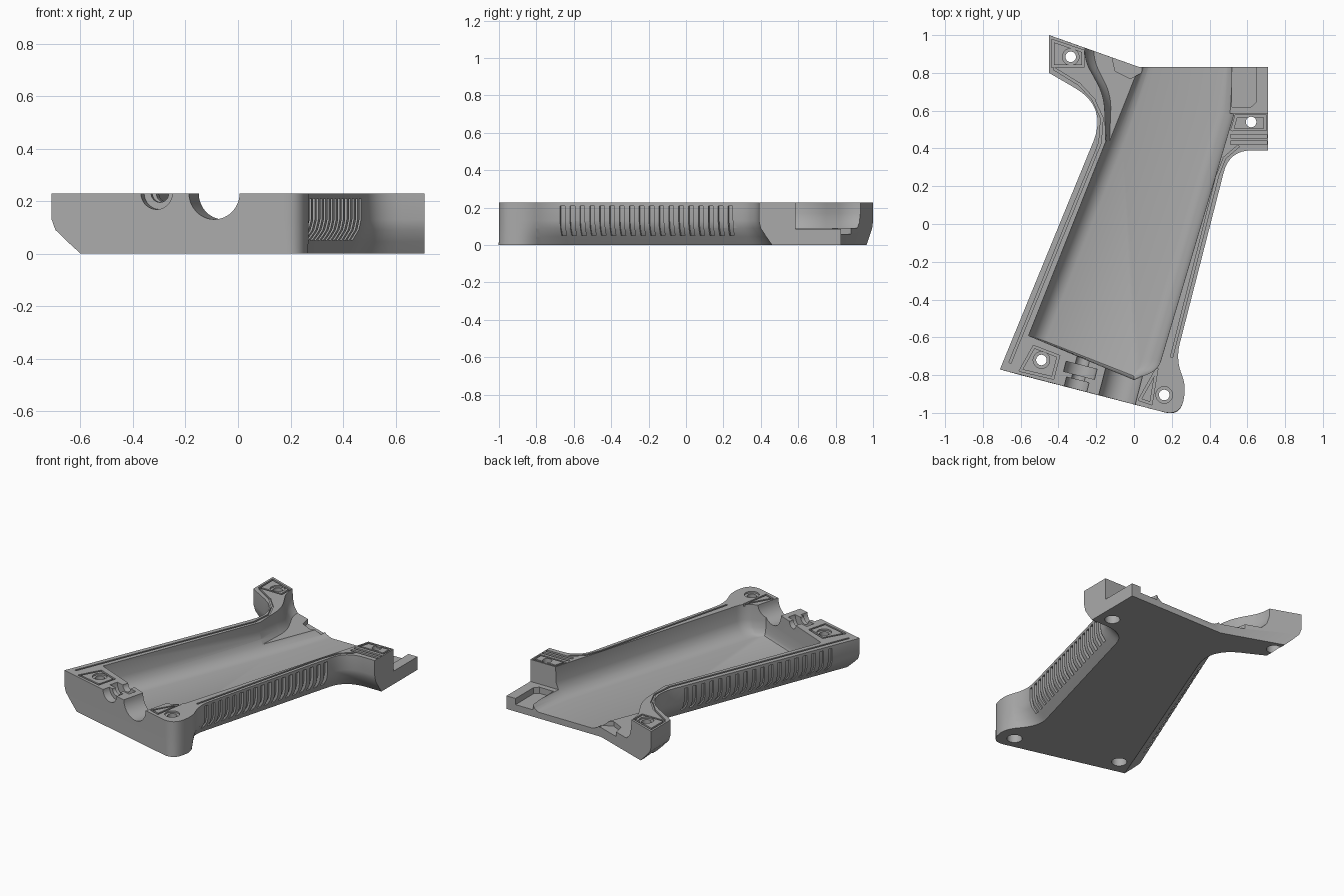
import bpy, bmesh, math
from mathutils import Vector, Matrix

if "Cube" in bpy.data.objects:
    bpy.data.objects.remove(bpy.data.objects["Cube"], do_unlink=True)

TOP = 0.228

grey = bpy.data.materials.new("moulded_grey")
grey.use_nodes = True
colour = (0.4, 0.4, 0.4, 1)
grey.diffuse_color = colour
grey.node_tree.nodes["Principled BSDF"].inputs["Base Color"].default_value = colour


def rounded(points, steps=8):
    """Round corners; each point is x, y, corner cut, and shift at the bottom."""
    out, n = [], len(points)
    for i, (x, y, cut, sx, sy) in enumerate(points):
        p = Vector((x, y, sx, sy))
        if not cut:
            out.append(p)
            continue
        ends = []
        for j in (i - 1, (i + 1) % n):
            qx, qy, _, qsx, qsy = points[j]
            q = Vector((qx, qy, qsx, qsy))
            ends.append(p.lerp(q, cut / (q.xy - p.xy).length))
        for k in range(steps + 1):
            t = k / steps
            out.append(ends[0].lerp(p, t).lerp(p.lerp(ends[1], t), t))
    return out


def loft(bm, outline, levels):
    """Stack an outline over (height, shift weight) levels and cap both ends."""
    rings = [[bm.verts.new((p[0] + p[2] * w, p[1] + p[3] * w, z)) for p in outline]
             for z, w in levels]
    n = len(outline)
    faces = [bm.faces.new(rings[0]), bm.faces.new(rings[-1])]
    for a, b in zip(rings, rings[1:]):
        for i in range(n):
            j = (i + 1) % n
            faces.append(bm.faces.new((a[i], a[j], b[j], b[i])))
    bmesh.ops.recalc_face_normals(bm, faces=faces)


def prism(bm, xy, z0, z1=0.3):
    loft(bm, [(x, y, 0, 0) for x, y in xy], [(z0, 0), (z1, 0)])


def cylinder(bm, a, b, r1, r2=None):
    a, b = Vector(a), Vector(b)
    d = b - a
    m = Matrix.Translation((a + b) / 2) @ d.to_track_quat('Z', 'Y').to_matrix().to_4x4()
    bmesh.ops.create_cone(bm, cap_ends=True, segments=32, radius1=r1,
                          radius2=r1 if r2 is None else r2, depth=d.length, matrix=m)


def groove(bm, pts, closed=False, width=0.012, z0=TOP - 0.012):
    pts = [Vector(p) for p in pts]
    if closed:
        pts.append(pts[0])
    for a, b in zip(pts, pts[1:]):
        d = (b - a).normalized() * width / 2
        s = Vector((-d.y, d.x))
        prism(bm, [a - d - s, b + d - s, b + d + s, a - d + s], z0)


def make(name, bm):
    mesh = bpy.data.meshes.new(name)
    bm.to_mesh(mesh)
    bm.free()
    ob = bpy.data.objects.new(name, mesh)
    bpy.context.collection.objects.link(ob)
    return ob


def cut(target, bm):
    tool = make("cutter", bm)
    tool.hide_render = True
    mod = target.modifiers.new("cut", 'BOOLEAN')
    mod.object, mod.operation, mod.solver = tool, 'DIFFERENCE', 'EXACT'
    mod.use_self = True
    bpy.context.view_layer.update()
    done = bpy.data.meshes.new_from_object(
        target.evaluated_get(bpy.context.evaluated_depsgraph_get()))
    target.modifiers.clear()
    target.data = done
    bpy.data.objects.remove(tool, do_unlink=True)


# Outer body with softened lower edges along both sides
bm = bmesh.new()
loft(bm, rounded([
    (-.45, 1.0, 0, .1, -.035), (.03, .83, 0, 0, 0), (.71, .83, 0, 0, 0),
    (.71, .39, 0, 0, .07), (.505, .39, .12, -.05, .07), (.22, -.72, .09, -.08, .02),
    (.275, -.85, .06, 0, 0), (.25, -1.02, .1, 0, 0), (-.71, -.77, 0, .11, -.03),
    (-.14, .62, .2, .1, .02), (-.45, .8, 0, .1, 0)]),
    [(0, 1), (.045, .55), (.09, .13), (.13, 0), (TOP, 0)])
body = make("grip_half_shell", bm)

# Trough-shaped hollow
bm = bmesh.new()
loft(bm, rounded([
    (-.56, -.59, 0, .09, -.03), (-.15, .44, 0, .09, -.03), (.02, .86, 0, .09, 0),
    (.54, .86, 0, -.06, 0), (.53, .58, 0, -.1, 0), (.13, -.77, .05, -.1, .02),
    (0, -.825, 0, 0, .02)]),
    [(.04, 1), (.045, .75), (.058, .5), (.085, .22), (.13, .05), (.3, 0)])
cut(body, bm)

# Lowered rear deck on the left flange
bm = bmesh.new()
prism(bm, [(.1, .585), (.8, .585), (.8, .9), (.1, .9)], .085)
cut(body, bm)

# Lowered deck beside the rear arm
bm = bmesh.new()
loft(bm, rounded([
    (-.27, 1.1, 0, .05, 0), (-.26, .86, .05, .05, 0), (-.16, .68, .08, .04, 0),
    (-.15, .42, 0, .02, 0), (.3, .6, 0, 0, 0), (.3, 1.1, 0, 0, 0)]),
    [(.09, 1), (.12, .4), (.17, .1), (.3, 0)])
cut(body, bm)

# Deck recesses
bm = bmesh.new()
prism(bm, [(.52, .9), (.52, .62), (.62, .62), (.645, .645), (.645, .9)], .045)
prism(bm, [(-.13, .95), (-.1, .81), (-.02, .77), (.04, .8), (.06, .95)], .06)
cut(body, bm)

# Openings through the front wall
bm = bmesh.new()
axis = Vector((.25, .97, 0)).normalized()
for x, y, t0, t1, r in ((-.09, -.93, -.08, .17, .1), (-.31, -.874, -.06, .05, .062),
                        (-.31, -.874, .075, .13, .085), (-.31, -.874, .03, .26, .035)):
    base = Vector((x, y, TOP + .002))
    cylinder(bm, base + axis * t0, base + axis * t1, r)
cut(body, bm)

# Screw holes with rims and countersinks
screws = [(-.335, .885), (.62, .54), (.16, -.905), (-.49, -.72)]
bm = bmesh.new()
for x, y in screws:
    cylinder(bm, (x, y, -.1), (x, y, .3), .028)
cut(body, bm)
bm = bmesh.new()
for x, y in screws:
    cylinder(bm, (x, y, -.01), (x, y, .05), .045)
    if y != .54:
        cylinder(bm, (x, y, TOP - .01), (x, y, .3), .044)
cut(body, bm)

# Fine grooves along the rim and around the screw pads
bm = bmesh.new()
groove(bm, [(-.655, -.73), (-.18, .43), (-.17, .56), (-.215, .66), (-.29, .74), (-.42, .82)])
groove(bm, [(.2, -.7), (.44, .25), (.48, .35), (.55, .41)])
groove(bm, [(-.6, -.775), (-.53, -.65), (-.4, -.7), (-.43, -.815)], True)
groove(bm, [(.03, -.93), (.12, -.77), (.09, -.95)], True)
groove(bm, [(-.43, .97), (-.27, .915), (-.27, .835), (-.43, .835)], True)
groove(bm, [(.54, .57), (.695, .57), (.695, .5), (.52, .5)], True)
for y in (.43, .465):
    groove(bm, [(.52, y), (.695, y)], width=.018)
cut(body, bm)


# Finger grooves along both sides, following the softened lower edge
def ribs(bm, start, end, count, slope):
    start, end = Vector(start), Vector(end)
    along = (end - start).normalized()
    inward = Vector((-along.y, along.x)) * (1 if start.x > 0 else -1)
    profile = [(-.08, .21), (.013, .21), (.013, .13), (.013 + slope * .13, .09),
               (.013 + slope * .5, .05), (-.08, .05)]
    for i in range(count):
        centre = start.lerp(end, i / (count - 1))
        rings = []
        for side in (-.013, .013):
            rings.append([bm.verts.new((*(centre + along * side + inward * d), z))
                          for d, z in profile])
        faces = [bm.faces.new(r) for r in rings]
        for k in range(len(profile)):
            j = (k + 1) % len(profile)
            faces.append(bm.faces.new((rings[0][k], rings[0][j], rings[1][j], rings[1][k])))
        bmesh.ops.recalc_face_normals(bm, faces=faces)


bm = bmesh.new()
ribs(bm, (.235, -.66), (.455, .24), 18, .08)
ribs(bm, (-.632, -.58), (-.25, .353), 18, .1)
cut(body, bm)

# Finish
body.data.materials.clear()
body.data.materials.append(grey)
for face in body.data.polygons:
    face.material_index = 0
bpy.ops.object.select_all(action='DESELECT')
body.select_set(True)
bpy.context.view_layer.objects.active = body
bpy.ops.object.shade_smooth_by_angle(angle=math.radians(32))
